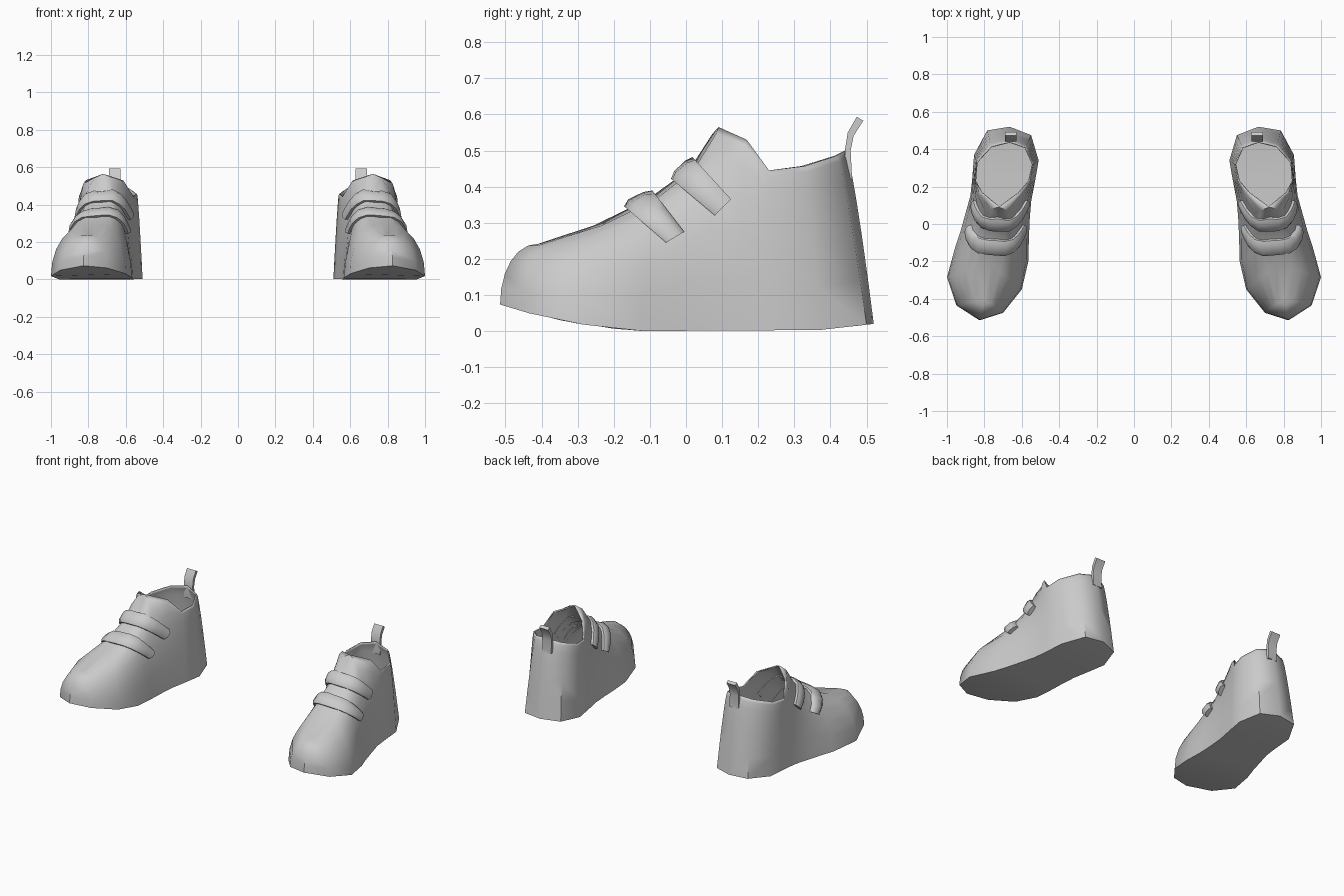
import bpy, bmesh, math
from mathutils import Vector
from mathutils.bvhtree import BVHTree

if "Cube" in bpy.data.objects:
    bpy.data.objects.remove(bpy.data.objects["Cube"])

grey = bpy.data.materials.new("plain grey")
grey.use_nodes = True
grey.diffuse_color = (0.6, 0.6, 0.6, 1)
grey.node_tree.nodes["Principled BSDF"].inputs["Base Color"].default_value = (0.6, 0.6, 0.6, 1)


def finish(bm, name, angle, thickness=0):
    """Turn a bmesh into a shaded object mirrored to the other foot."""
    bmesh.ops.recalc_face_normals(bm, faces=bm.faces)
    mesh = bpy.data.meshes.new(name)
    bm.to_mesh(mesh)
    bm.free()
    mesh.materials.append(grey)
    obj = bpy.data.objects.new(name, mesh)
    bpy.context.collection.objects.link(obj)
    bpy.ops.object.select_all(action='DESELECT')
    obj.select_set(True)
    bpy.context.view_layer.objects.active = obj
    bpy.ops.object.shade_smooth_by_angle(angle=math.radians(angle))
    if thickness:
        solid = obj.modifiers.new("thickness", 'SOLIDIFY')
        solid.thickness = thickness
        solid.offset = -1
    mirror = obj.modifiers.new("other foot", 'MIRROR')
    mirror.use_mirror_merge = False
    return obj


def loft(bm, rows, closed):
    """Bridge neighbouring rows of points with quads."""
    verts = [[bm.verts.new(p) for p in row] for row in rows]
    n = len(verts)
    for i in range(n if closed else n - 1):
        a, b = verts[i], verts[(i + 1) % n]
        for k in range(len(a) - 1):
            bm.faces.new((a[k], a[k + 1], b[k + 1], b[k]))
    return verts


# Shoe shell: columns rise from the sole outline to the instep line or the collar
SOLE_Z = [(-0.52, 0.075), (-0.42, 0.045), (-0.3, 0.02), (-0.15, 0.0), (0.38, 0.003), (0.52, 0.02)]


def sole_z(y):
    for (y0, z0), (y1, z1) in zip(SOLE_Z, SOLE_Z[1:]):
        if y <= y1:
            return z0 + (z1 - z0) * (y - y0) / (y1 - y0)
    return SOLE_Z[-1][1]


def column(sole, top, bulge, steps=6):
    start, end = Vector((*sole, sole_z(sole[1]))), Vector(top)
    points = []
    for i in range(steps + 1):
        a = math.pi / 2 * i / steps
        rise = math.sin(a)
        inward = bulge * (1 - max(math.cos(a), 0) ** 0.85) + (1 - bulge) * rise
        p = start.lerp(end, inward)
        p.z = start.z + (end.z - start.z) * rise
        points.append(p)
    return points


toe_top, heel_top = (0.80, -0.40, 0.243), (0.665, 0.44, 0.50)
# inner sole, outer sole, inner top, outer top, bulge
PAIRS = [
    ((0.70, -0.475), (0.95, -0.435), toe_top, toe_top, 1.0),
    ((0.60, -0.35), (1.0, -0.285), (0.765, -0.21, 0.302), (0.765, -0.21, 0.302), 1.0),
    ((0.565, -0.20), (0.955, -0.12), (0.738, -0.07, 0.378), (0.738, -0.07, 0.378), 0.85),
    ((0.562, -0.08), (0.925, -0.03), (0.725, 0.04, 0.465), (0.725, 0.04, 0.465), 0.75),
    ((0.558, 0.02), (0.90, 0.06), (0.72, 0.09, 0.565), (0.72, 0.09, 0.565), 0.75),
    ((0.55, 0.12), (0.875, 0.15), (0.615, 0.168, 0.53), (0.815, 0.168, 0.53), 0.6),
    ((0.527, 0.24), (0.865, 0.24), (0.56, 0.23, 0.445), (0.85, 0.23, 0.445), 0.4),
    ((0.51, 0.34), (0.855, 0.37), (0.54, 0.32, 0.457), (0.842, 0.33, 0.457), 0.25),
    ((0.55, 0.475), (0.785, 0.50), (0.58, 0.41, 0.485), (0.765, 0.415, 0.485), 0.25),
]
toe = column((0.826, -0.515), toe_top, 1.0)
heel = column((0.665, 0.52), heel_top, 0.25)
inner = [column(p[0], p[2], p[4]) for p in PAIRS]
outer = [column(p[1], p[3], p[4]) for p in PAIRS]

bm = bmesh.new()
ring = loft(bm, [toe] + inner + [heel] + outer[::-1], True)
# sole: strips across the foot
base = [c[0] for c in ring]
n = len(PAIRS)
left, right = base[1:n + 1], base[n + 2:][::-1]
bm.faces.new((base[0], left[0], right[0]))
bm.faces.new((base[n + 1], right[-1], left[-1]))
for i in range(n - 1):
    bm.faces.new((left[i], left[i + 1], right[i + 1], right[i]))
bmesh.ops.remove_doubles(bm, verts=bm.verts, dist=0.0005)
bmesh.ops.recalc_face_normals(bm, faces=bm.faces)
shell = BVHTree.FromBMesh(bm)
finish(bm, "shoe_shell", 50, 0.006)


# Straps: padded bands laid over the instep
def strap(name, tops, ends, centre):
    """tops and ends hold the front and back edge as (y, z)."""
    section = [(0, -0.008), (0, 0.014), (0.25, 0.026), (0.75, 0.026), (1, 0.014), (1, -0.008)]
    rows = []
    for i in range(11):
        th = math.pi * i / 10
        row = []
        for w, lift in section:
            end = Vector((centre, *ends[0])).lerp(Vector((centre, *ends[1])), w)
            top = Vector((centre, *tops[0])).lerp(Vector((centre, *tops[1])), w)
            ray = Vector((math.cos(th), 0, 0)) + (top - end).normalized() * math.sin(th)
            hit = shell.ray_cast(end, ray)[0]
            if hit is None:
                hit = end + ray * 0.15
            row.append(hit + ray * lift)
        rows.append(row + [row[0]])
    bm = bmesh.new()
    verts = loft(bm, rows, False)
    bm.faces.new(verts[0][:-1])
    bm.faces.new(verts[-1][:-1])
    bmesh.ops.remove_doubles(bm, verts=bm.verts, dist=0.0001)
    finish(bm, name, 50)


strap("lower_strap", [(-0.165, 0.34), (-0.09, 0.385)], [(-0.055, 0.245), (-0.005, 0.275)], 0.74)
strap("upper_strap", [(-0.045, 0.425), (0.015, 0.485)], [(0.08, 0.32), (0.125, 0.365)], 0.722)

# Pull tab: bent ribbon at the back of the collar
PATH = [(0.452, 0.42, 0.008), (0.448, 0.50, 0.008), (0.456, 0.545, 0.008), (0.482, 0.588, 0.009)]
bm = bmesh.new()
rows = []
for y, z, t in PATH:
    dz = t * 0.6 if z > 0.52 else 0
    corners = [(0.628, y - t, z + dz), (0.69, y - t, z + dz), (0.69, y + t, z - dz), (0.628, y + t, z - dz)]
    rows.append(corners + corners[:1])
verts = loft(bm, rows, False)
bm.faces.new(verts[0][:-1])
bm.faces.new(verts[-1][:-1])
bmesh.ops.remove_doubles(bm, verts=bm.verts, dist=0.0001)
finish(bm, "pull_tab", 40)
